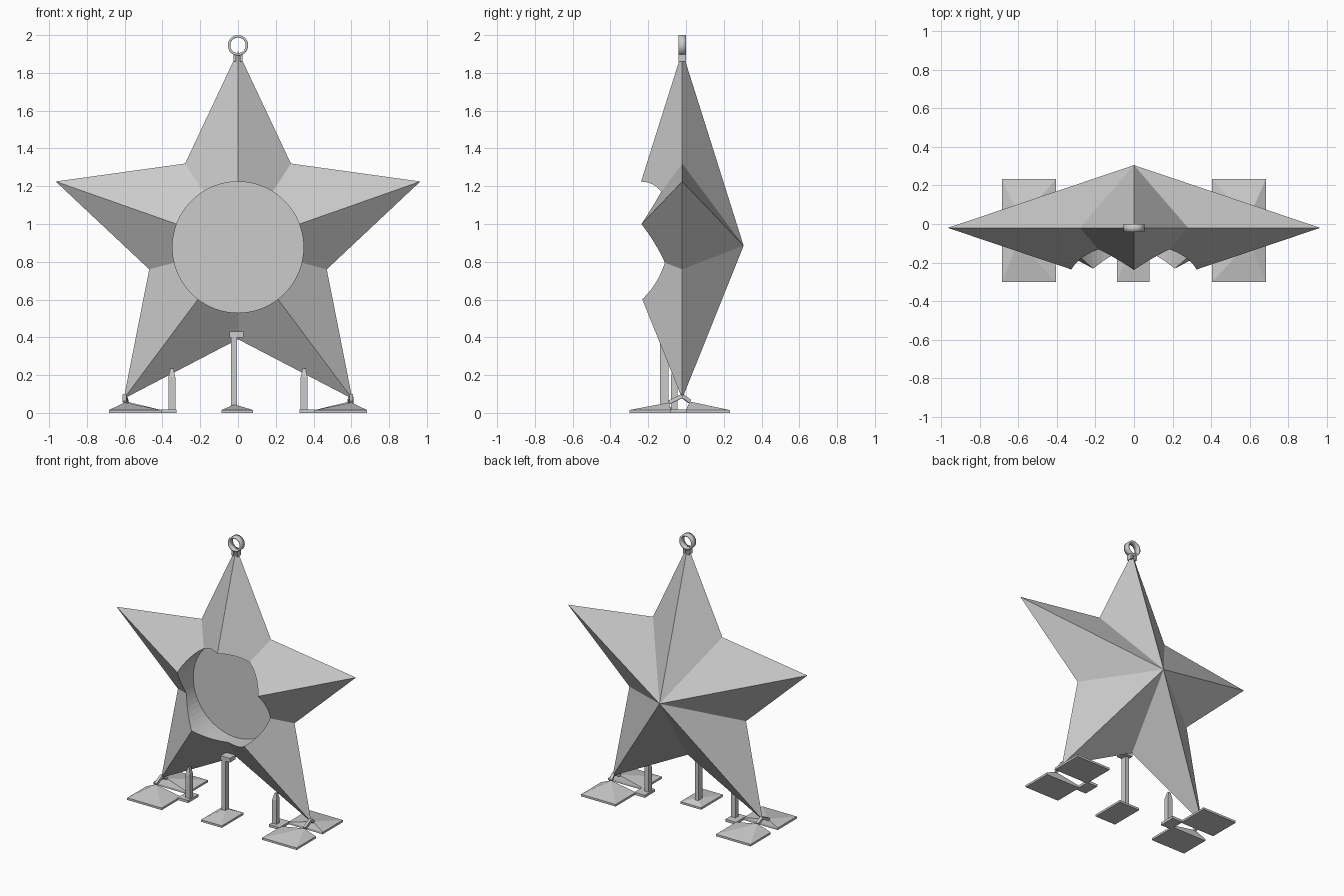
import bpy, bmesh, math
from mathutils import Vector

cube = bpy.data.objects.get("Cube")
if cube:
    bpy.data.objects.remove(cube, do_unlink=True)

MID = -0.02  # plane of the star's outline


def make(name, verts, faces):
    mesh = bpy.data.meshes.new(name)
    bm = bmesh.new()
    vs = [bm.verts.new(v) for v in verts]
    for f in faces:
        bm.faces.new([vs[i] for i in f])
    bmesh.ops.recalc_face_normals(bm, faces=bm.faces)
    bm.to_mesh(mesh)
    bm.free()
    ob = bpy.data.objects.new(name, mesh)
    bpy.context.collection.objects.link(ob)
    return ob


def prism(name, base, top):
    """Closed solid between two matching loops."""
    n = len(base)
    sides = [(i, (i + 1) % n, n + (i + 1) % n, n + i) for i in range(n)]
    caps = [tuple(range(n)), tuple(range(n, 2 * n))]
    return make(name, base + top, sides + caps)


def rect(x0, x1, y0, y1, z):
    return [(x0, y0, z), (x1, y0, z), (x1, y1, z), (x0, y1, z)]


def box(name, x, y, z):
    return prism(name, rect(*x, *y, z[0]), rect(*x, *y, z[1]))


def hipped_foot(name, x, y, peak, thick=0.015):
    """Flat plate whose top rises to one peak."""
    verts = rect(*x, *y, 0) + rect(*x, *y, thick) + [peak]
    faces = [(0, 1, 2, 3)]
    for i in range(4):
        j = (i + 1) % 4
        faces += [(i, j, j + 4, i + 4), (i + 4, j + 4, 8)]
    return make(name, verts, faces)


def strut(name, a, b, r):
    a, b = Vector(a), Vector(b)
    d = (b - a).normalized()
    u = d.orthogonal().normalized() * r
    v = d.cross(u)
    ring = [u, v, -u, -v]
    return prism(name, [tuple(a + k) for k in ring], [tuple(b + k) for k in ring])


# Star body: outline joined to a front and a back apex
right = [(0, 1.915), (0.28, 1.32), (0.965, 1.225), (0.47, 0.76), (0.605, 0.075), (0, 0.39)]
outline = right + [(-x, z) for x, z in right[4:0:-1]]
n = len(outline)
verts = [(x, MID, z) for x, z in outline] + [(0, -0.345, 0.885), (0, 0.305, 0.885)]
faces = [(i, (i + 1) % n, apex) for i in range(n) for apex in (n, n + 1)]
star = make("star_body", verts, faces)

# Round recess in the front
bpy.ops.mesh.primitive_cylinder_add(vertices=64, radius=0.347, depth=0.6,
                                    location=(0, MID - 0.3, 0.877),
                                    rotation=(math.pi / 2, 0, 0))
cutter = bpy.context.object
cutter.name = "recess_cutter"
cutter.hide_render = True
cutter.hide_set(True)
cut = star.modifiers.new("recess", "BOOLEAN")
cut.operation = "DIFFERENCE"
cut.solver = "EXACT"
cut.object = cutter

# Hanging ring and the prongs that hold it
bpy.ops.mesh.primitive_cylinder_add(vertices=32, radius=0.054, depth=0.042,
                                    end_fill_type="NOTHING", location=(0, MID, 1.946),
                                    rotation=(math.pi / 2, 0, 0))
ring = bpy.context.object
ring.name = "hanging_ring"
ring.modifiers.new("wall", "SOLIDIFY").thickness = 0.013
bpy.ops.object.shade_smooth_by_angle()
for side, s in (("left", 1), ("right", -1)):
    box(side + "_ring_prong", sorted((s * 0.01, s * 0.025)), (MID - 0.02, MID + 0.02), (1.86, 1.905))

# Stand under each lower point
for side, s in (("left", 1), ("right", -1)):
    def span(a, b):
        return sorted((s * a, s * b))

    tip = (s * 0.6, MID, 0.09)
    front = (s * 0.6, -0.09, 0.055)
    back = (s * 0.59, 0.02, 0.06)
    hipped_foot(side + "_front_foot", span(0.405, 0.683), (-0.3, -0.08), front)
    hipped_foot(side + "_back_foot", span(0.405, 0.683), (0, 0.232), back)
    strut(side + "_front_strut", front, tip, 0.014)
    strut(side + "_back_strut", back, tip, 0.014)
    # Inner post with a narrowed top
    box(side + "_post_base", span(0.325, 0.41), (-0.11, 0.01), (0, 0.018))
    box(side + "_post", span(0.332, 0.368), (-0.08, -0.045), (0.018, 0.19))
    prism(side + "_post_tip", rect(*span(0.332, 0.368), -0.08, -0.045, 0.19),
          rect(*span(0.342, 0.358), -0.07, -0.05, 0.235))

# Centre support
hipped_foot("centre_foot", (-0.087, 0.08), (-0.3, -0.05), (-0.02, -0.115, 0.045))
box("centre_post", (-0.036, -0.006), (-0.137, -0.093), (0.01, 0.42))
box("centre_post_cap", (-0.045, 0.03), (-0.137, -0.07), (0.4, 0.43))
